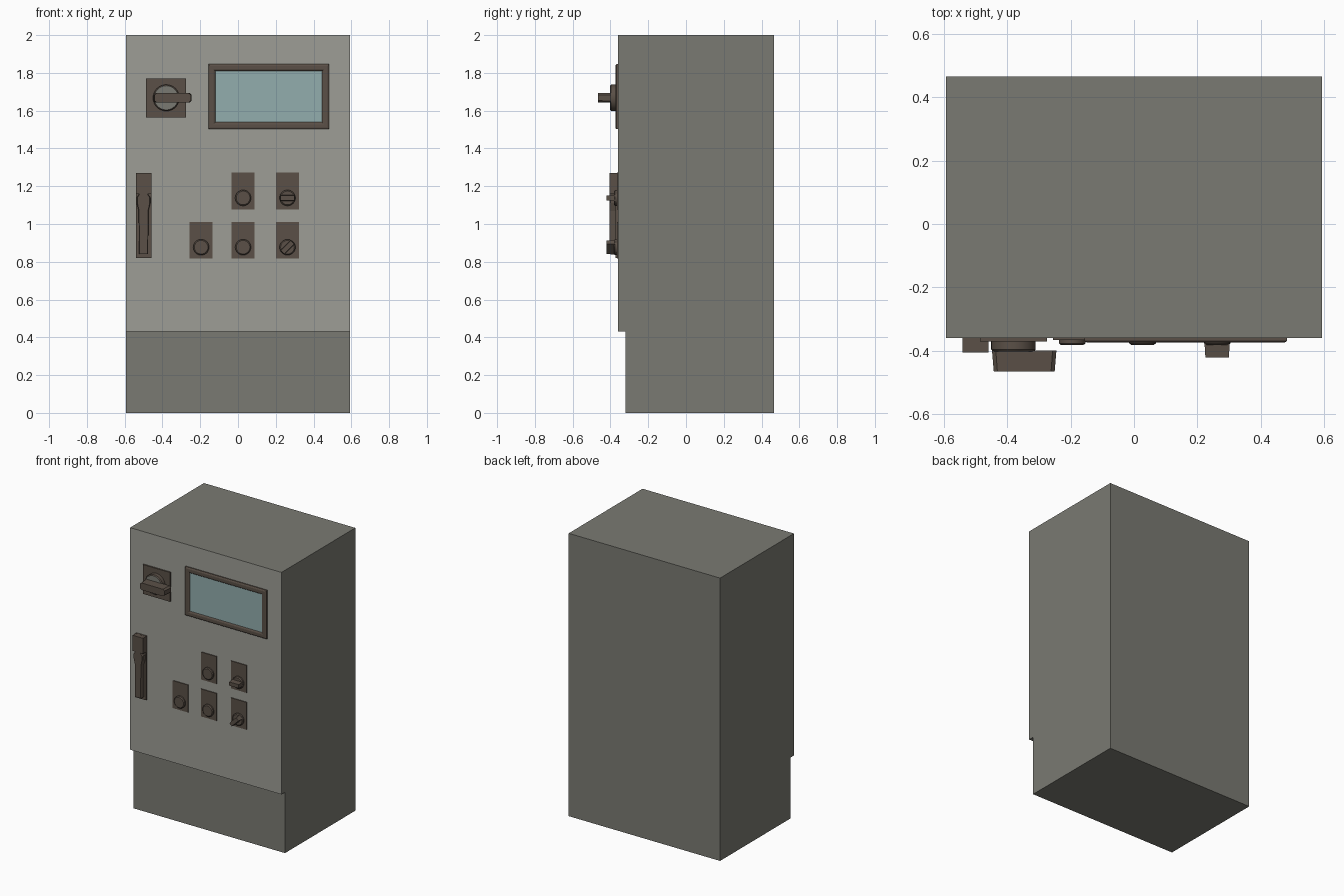
import bpy, bmesh, math

cube = bpy.data.objects.get("Cube")
if cube:
    bpy.data.objects.remove(cube)

FRONT = -0.36  # plane of the door


def material(name, r, g, b):
    m = bpy.data.materials.new(name)
    m.use_nodes = True
    m.diffuse_color = (r, g, b, 1)
    m.node_tree.nodes["Principled BSDF"].inputs["Base Color"].default_value = (r, g, b, 1)
    return m


body_grey = material("body grey", 0.195, 0.195, 0.17)
door_grey = material("door grey", 0.34, 0.34, 0.305)
trim_brown = material("trim brown", 0.103, 0.08, 0.063)
screen_blue = material("screen blue", 0.29, 0.42, 0.42)


def loft(name, loops, mat=trim_brown, cap_mat=None, smooth=False):
    """Skin a row of point loops and cap both ends; the last cap may differ in colour."""
    bm = bmesh.new()
    rings = [[bm.verts.new(p) for p in loop] for loop in loops]
    for a, b in zip(rings, rings[1:]):
        for i in range(len(a)):
            j = (i + 1) % len(a)
            bm.faces.new((a[i], a[j], b[j], b[i]))
    bm.faces.new(rings[0])
    cap = bm.faces.new(rings[-1])
    cap.material_index = 1 if cap_mat else 0
    bmesh.ops.recalc_face_normals(bm, faces=bm.faces)
    mesh = bpy.data.meshes.new(name)
    bm.to_mesh(mesh)
    bm.free()
    mesh.materials.append(mat)
    if cap_mat:
        mesh.materials.append(cap_mat)
    obj = bpy.data.objects.new(name, mesh)
    bpy.context.collection.objects.link(obj)
    if smooth:
        bpy.ops.object.select_all(action="DESELECT")
        obj.select_set(True)
        bpy.context.view_layer.objects.active = obj
        bpy.ops.object.shade_smooth_by_angle(angle=math.radians(35))
    return obj


def rect(x, z, w, h, y, turn=0):
    c, s = math.cos(turn), math.sin(turn)
    corners = [(-w / 2, -h / 2), (w / 2, -h / 2), (w / 2, h / 2), (-w / 2, h / 2)]
    return [(x + u * c - v * s, y, z + u * s + v * c) for u, v in corners]


def circle(x, z, r, y, n=32):
    return [(x + r * math.cos(i * math.tau / n), y, z + r * math.sin(i * math.tau / n))
            for i in range(n)]


def plate(name, x, z, w, h, depth):
    return loft(name, [rect(x, z, w, h, FRONT), rect(x, z, w, h, FRONT - depth)])


# Cabinet with recessed plinth; the door is its upper front face
side = [(-0.32, 0), (0.465, 0), (0.465, 2), (FRONT, 2), (FRONT, 0.43), (-0.32, 0.43)]
cabinet = loft("cabinet", [[(x, y, z) for y, z in side] for x in (-0.592, 0.592)], body_grey)
cabinet.data.materials.append(door_grey)
for f in cabinet.data.polygons:
    if f.normal.y < -0.9 and f.center.z > 0.5:
        f.material_index = 1

# Display: rounded frame stepping down to the glass
steps = [(0, 0), (0, 0.008), (0.004, 0.012), (0.010, 0.014), (0.026, 0.014),
         (0.032, 0.012), (0.037, 0.007)]
loft("display", [rect(0.163, 1.674, 0.638 - 2 * i, 0.344 - 2 * i, FRONT - d)
                 for i, d in steps], cap_mat=screen_blue)

# Main switch: plate, round collar and turning handle
plate("main_switch_plate", -0.38, 1.668, 0.212, 0.207, 0.010)
loft("main_switch_collar",
     [circle(-0.38, 1.668, 0.07, FRONT), circle(-0.38, 1.668, 0.07, -0.396),
      circle(-0.38, 1.668, 0.064, -0.402)], cap_mat=body_grey, smooth=True)


def grip(y, shrink):
    outline = [(-0.447, 0.016), (-0.435, 0.026), (-0.257, 0.026), (-0.245, 0.016)]
    outline += [(x, -z) for x, z in reversed(outline)]
    return [(-0.346 + (x + 0.346) * shrink, y, 1.668 + z * shrink) for x, z in outline]


loft("main_switch_handle", [grip(-0.398, 1), grip(-0.405, 1), grip(-0.465, 0.95)])

# Door latch: back plate, top block and lever with a rounded head
plate("latch_plate", -0.5, 1.045, 0.082, 0.452, 0.012)
plate("latch_block", -0.5, 1.215, 0.082, 0.11, 0.045)
lever = [(0.024, 0.84), (0.026, 1.07), (0.036, 1.11), (0.036, 1.14), (0.022, 1.16)]
lever += [(-x, z) for x, z in reversed(lever)]
loft("latch_lever", [[(-0.5 + x * k, y, z) for x, z in lever]
                     for y, k in ((FRONT, 1), (-0.400, 1), (-0.405, 0.9))])

# Operator panel: push buttons and rotary selectors on small plates
controls = [("upper_button", 0.027, 1.175, None), ("left_button", -0.195, 0.914, None),
            ("lower_button", 0.027, 0.914, None), ("upper_selector", 0.262, 1.175, 0),
            ("lower_selector", 0.262, 0.914, math.pi / 4)]
for name, x, z, turn in controls:
    plate(name + "_plate", x, z, 0.122, 0.194, 0.006)
    z -= 0.037
    loft(name + "_cap", [circle(x, z, 0.042, FRONT), circle(x, z, 0.042, -0.376),
                         circle(x, z, 0.036, -0.381)], smooth=True)
    if turn is not None:
        loft(name + "_grip", [rect(x, z, 0.080, 0.032, -0.372, turn),
                              rect(x, z, 0.074, 0.026, -0.420, turn)])
